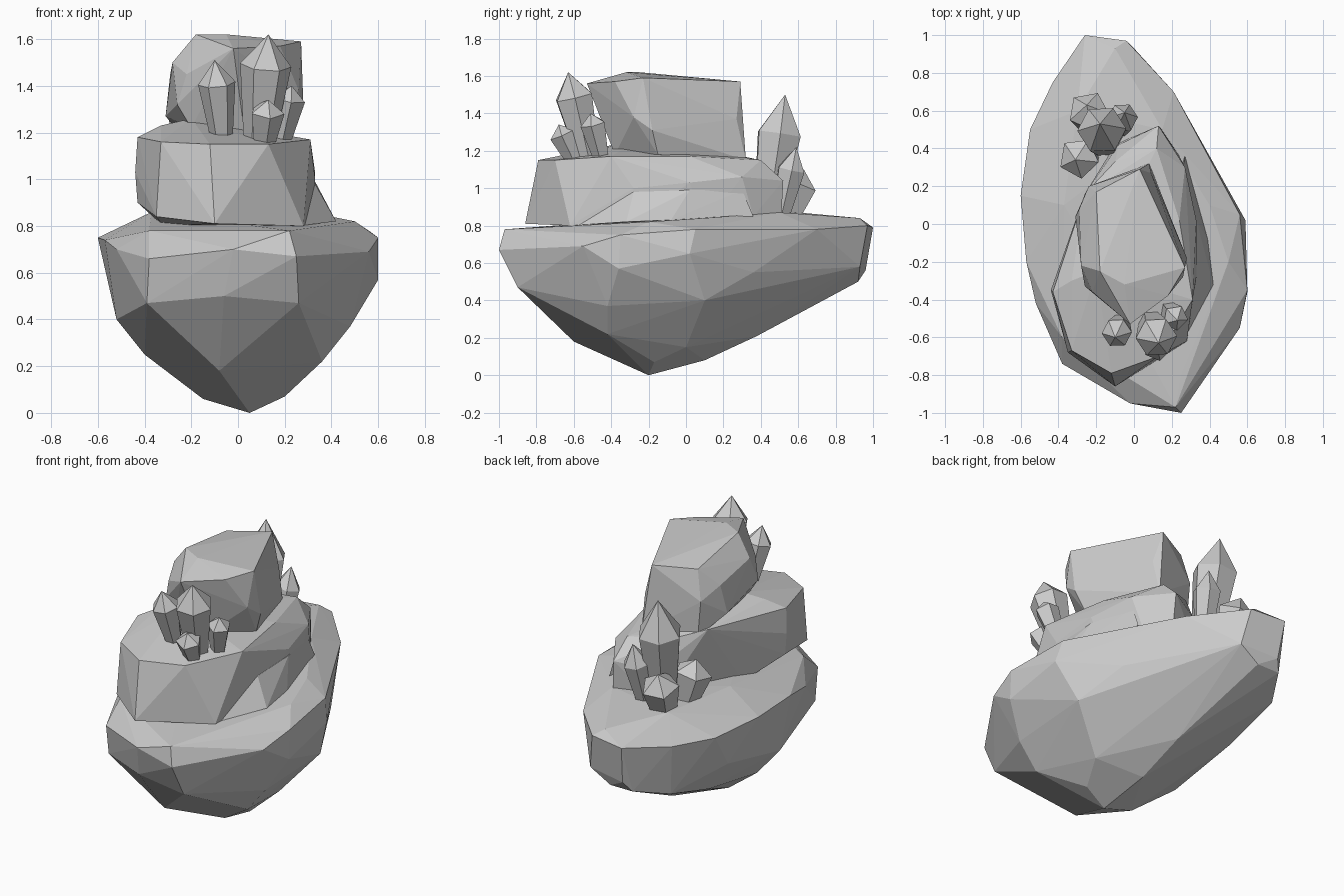
import bpy
import bmesh
from math import cos, sin, tau
from mathutils import Vector

default_cube = bpy.data.objects.get("Cube")
if default_cube:
    bpy.data.objects.remove(default_cube, do_unlink=True)

# One plain grey stone shared by every part
STONE = (0.6, 0.6, 0.6, 1)
stone = bpy.data.materials.new("grey stone")
stone.use_nodes = True
stone.diffuse_color = STONE
stone.node_tree.nodes["Principled BSDF"].inputs["Base Color"].default_value = STONE


def finish(name, bm):
    """Turn a bmesh into a flat shaded stone object."""
    bmesh.ops.recalc_face_normals(bm, faces=bm.faces)
    mesh = bpy.data.meshes.new(name)
    bm.to_mesh(mesh)
    bm.free()
    mesh.materials.append(stone)
    obj = bpy.data.objects.new(name, mesh)
    bpy.context.scene.collection.objects.link(obj)
    return obj


def boulder(name, *corner_groups):
    """Chiselled rock: the convex hull around a few corner points."""
    bm = bmesh.new()
    for group in corner_groups:
        for corner in group:
            bm.verts.new(corner)
    hull = bmesh.ops.convex_hull(bm, input=bm.verts)
    spare = {g for g in hull["geom_interior"] + hull["geom_unused"]
             if isinstance(g, bmesh.types.BMVert)}
    bmesh.ops.delete(bm, geom=list(spare), context="VERTS")
    return finish(name, bm)


def crystal(name, root, tip, radius, shoulder, sides=6, turn=0.3):
    """Faceted shard that widens from its root to a shoulder, then points."""
    root, tip = Vector(root), Vector(tip)
    axis = (tip - root).normalized()
    side = axis.orthogonal().normalized()
    across = axis.cross(side)
    bm = bmesh.new()

    def ring(along, size):
        centre = root.lerp(tip, along)
        angles = [turn + tau * i / sides for i in range(sides)]
        return [bm.verts.new(centre + size * (cos(a) * side + sin(a) * across))
                for a in angles]

    low, high = ring(0, radius * 0.6), ring(shoulder, radius)
    point = bm.verts.new(tip)
    bm.faces.new(low)
    for i in range(sides):
        j = (i + 1) % sides
        bm.faces.new((low[i], low[j], high[j], high[i]))
        bm.faces.new((high[i], high[j], point))
    return finish(name, bm)


# Large base rock: top surface, rim, belly and keel
base_top = [(-.37, .1, .86), (-.38, -.6, .78), (.25, -.8, .79), (.5, -.2, .82),
            (.4, .1, .84), (.15, .5, .87), (-.1, .93, .84), (-.3, .6, .87)]
base_rim = [(-.26, 1, .79), (-.04, .97, .8), (.21, .7, .78), (.59, .02, .65),
            (.56, .05, .78), (.6, -.35, .75), (.6, -.36, .57), (.56, -.55, .69),
            (.25, -1, .67), (.22, -.97, .78), (-.02, -.95, .7),
            (-.38, -.74, .66), (-.52, -.42, .7), (-.57, -.2, .74),
            (-.6, .15, .75), (-.55, .5, .74), (-.43, .75, .75)]
base_belly = [(-.52, -.17, .4), (-.39, -.7, .47), (-.06, -.88, .5),
              (.26, -.9, .47), (.48, -.42, .37), (.49, .1, .4),
              (.38, .36, .55), (.17, .66, .56), (0, .93, .58),
              (-.24, .96, .56), (-.13, .92, .5), (-.28, .92, .5),
              (-.4, .72, .44), (-.53, .35, .52)]
base_keel = [(-.4, -.12, .25), (-.4, .35, .33), (-.15, -.2, .06),
             (.05, -.2, 0), (.2, -.17, .07), (.36, -.42, .22),
             (.28, 0, .15), (-.08, -.6, .18), (.02, .1, .08), (0, .38, .21)]
boulder("base_rock", base_top, base_rim, base_belly, base_keel)

# Middle rock, tapering to the back
middle_top = [(-.43, -.36, 1.18), (-.33, -.3, 1.23), (-.2, -.25, 1.26),
              (-.33, -.67, 1.16), (-.12, -.79, 1.15), (.13, -.7, 1.15),
              (.31, -.4, 1.17), (.02, -.4, 1.21), (.24, .02, 1.17),
              (.12, .4, 1.15), (-.1, .33, 1.16), (-.26, .16, 1.2)]
middle_side = [(-.44, -.35, 1.03), (.33, -.28, 1), (.33, .02, 1.03),
               (.27, .3, 1.06), (.13, .52, 1.04), (-.08, .42, 1)]
middle_foot = [(-.43, -.35, .9), (-.35, -.68, .84), (-.1, -.86, .81),
               (.28, -.62, .8), (.32, -.3, .8), (.3, .1, .8),
               (.24, .36, .85), (.14, .51, .86), (-.1, .42, .8),
               (-.32, -.1, .8)]
boulder("middle_rock", middle_top, middle_side, middle_foot)

# Sloping skirt on the left of the middle rock
skirt_top = [(.33, -.28, .98), (.33, .02, .99), (.26, .3, .99)]
skirt_foot = [(.26, -.62, .8), (.42, -.32, .82), (.39, -.08, .83),
              (.27, .36, .85), (.1, -.1, .8)]
boulder("middle_rock_skirt", skirt_top, skirt_foot)

# Upper rock: flat cap, upright sides and a slightly narrower foot
upper_top = [(-.18, -.25, 1.62), (-.05, -.32, 1.62), (-.02, -.53, 1.56),
             (.18, -.38, 1.57), (.27, -.23, 1.59), (.03, .29, 1.57),
             (-.2, .17, 1.56)]
upper_side = [(-.28, -.22, 1.5), (-.22, -.36, 1.45), (-.29, .08, 1.45),
              (.26, -.28, 1.38), (.09, .27, 1.37), (0, -.45, 1.38),
              (-.24, .2, 1.38)]
upper_foot = [(.28, -.18, 1.31), (.23, -.15, 1.18), (.08, .32, 1.15),
              (.03, -.38, 1.18), (-.26, -.33, 1.32), (-.2, -.32, 1.22),
              (-.31, .04, 1.27), (-.22, .2, 1.16)]
boulder("upper_rock", upper_top, upper_side, upper_foot)

# Crystal cluster at the front
crystal("front_crystal_tall", (.09, -.52, 1.15), (.13, -.63, 1.62), .11, .72)
crystal("front_crystal_side", (-.07, -.52, 1.18), (-.1, -.6, 1.51), .08, .7)
crystal("front_crystal_low", (.11, -.59, 1.14), (.13, -.68, 1.34), .075, .75, 5)
crystal("front_crystal_small", (.18, -.45, 1.15), (.23, -.51, 1.4), .07, .78, 5)

# Crystal cluster at the back
crystal("back_crystal_tall", (-.15, .43, .82), (-.18, .53, 1.5), .13, .69)
crystal("back_crystal_inner", (-.08, .5, .82), (-.05, .59, 1.22), .08, .7)
crystal("back_crystal_outer", (-.22, .52, .8), (-.25, .63, 1.1), .11, .72, 5)
crystal("back_crystal_side", (-.25, .37, .82), (-.31, .34, 1.1), .11, .72, 5)
